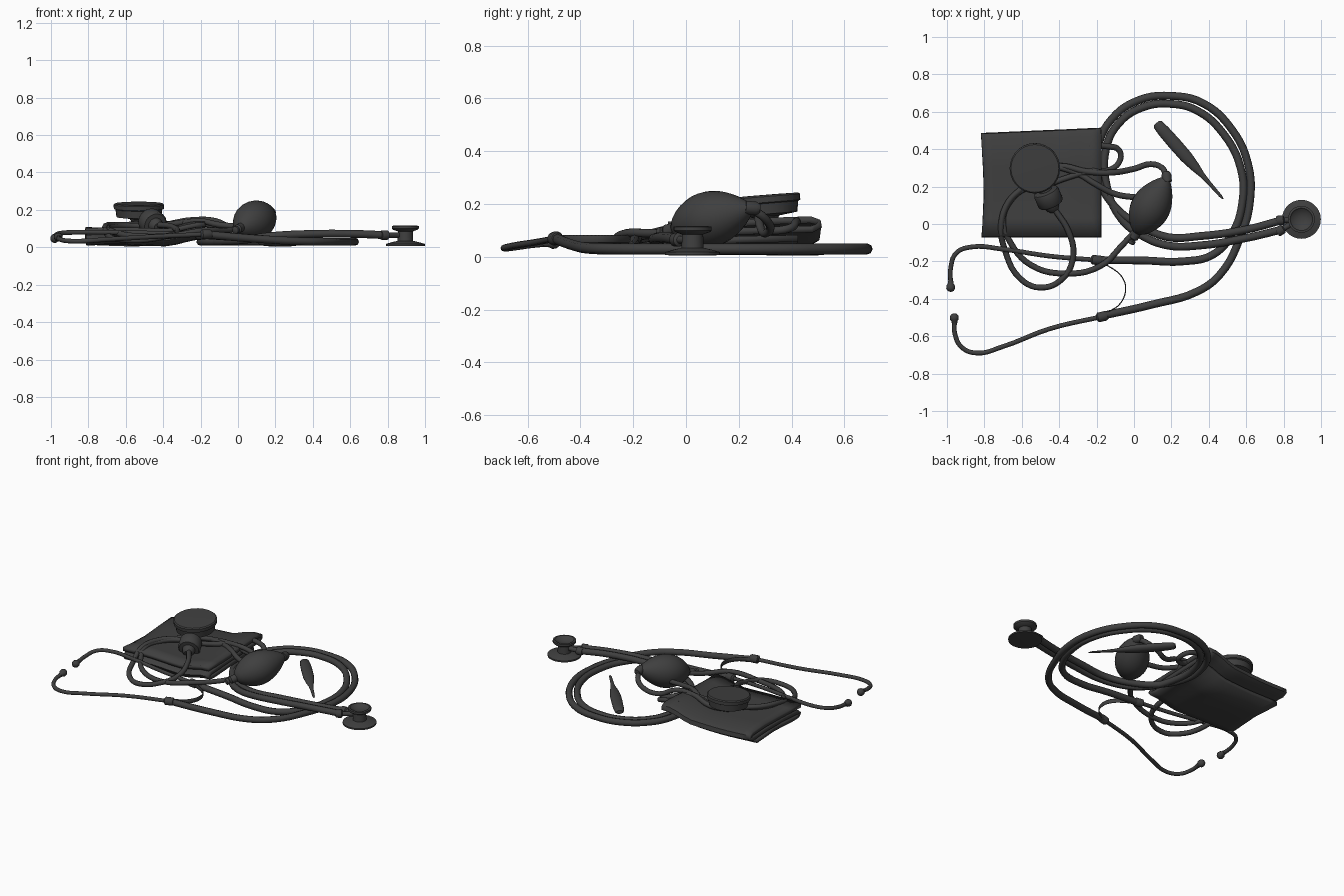
import bpy, bmesh, math
from mathutils import Vector

mat = bpy.data.materials.new("charcoal")
mat.diffuse_color = (0.05, 0.05, 0.05, 1)


def finish(name, mesh, angle=40):
    obj = bpy.data.objects.new(name, mesh)
    bpy.context.collection.objects.link(obj)
    mesh.materials.clear()
    mesh.materials.append(mat)
    bpy.ops.object.select_all(action='DESELECT')
    obj.select_set(True)
    bpy.context.view_layer.objects.active = obj
    bpy.ops.object.shade_smooth_by_angle(angle=math.radians(angle))
    return obj


def tube(name, pts, radius, res=5):
    """Smooth round hose through a few points."""
    cu = bpy.data.curves.new(name, 'CURVE')
    cu.dimensions = '3D'
    cu.resolution_u = res
    cu.bevel_depth = radius
    cu.bevel_resolution = 2
    cu.use_fill_caps = True
    sp = cu.splines.new('BEZIER')
    sp.bezier_points.add(len(pts) - 1)
    for b, p in zip(sp.bezier_points, pts):
        b.co = p
        b.handle_left_type = b.handle_right_type = 'AUTO'
    tmp = bpy.data.objects.new("tmp", cu)
    bpy.context.collection.objects.link(tmp)
    dg = bpy.context.evaluated_depsgraph_get()
    mesh = bpy.data.meshes.new_from_object(tmp.evaluated_get(dg))
    bpy.data.objects.remove(tmp)
    return finish(name, mesh, 50)


def lathe(name, profile, loc, axis=(0, 0, 1), n=24):
    """Revolve (radius, height) pairs about an axis through loc."""
    bm = bmesh.new()
    rot = Vector((0, 0, 1)).rotation_difference(Vector(axis))
    rings = []
    for r, h in profile:
        rings.append([bm.verts.new(rot @ Vector((r * math.cos(2 * math.pi * i / n),
                      r * math.sin(2 * math.pi * i / n), h)) + Vector(loc)) for i in range(n)])
    for a, b in zip(rings, rings[1:]):
        for i in range(n):
            j = (i + 1) % n
            bm.faces.new((a[i], a[j], b[j], b[i]))
    bm.faces.new(rings[0][::-1])
    bm.faces.new(rings[-1])
    mesh = bpy.data.meshes.new(name)
    bm.to_mesh(mesh)
    bm.free()
    return finish(name, mesh)


# Folded cloth cuff: an S-folded sheet, lifted where it lies over the tubing
fold = [(0.40, 0.022), (0.2, 0.024), (0.0, 0.022), (-0.045, 0.026), (-0.06, 0.04), (-0.04, 0.054),
        (0.1, 0.056), (0.3, 0.056), (0.45, 0.056), (0.475, 0.068), (0.472, 0.082), (0.445, 0.092),
        (0.3, 0.09), (0.15, 0.084), (0.03, 0.086), (-0.068, 0.09)]
bm = bmesh.new()
rows = []
for i in range(13):
    t = i / 12
    s = max(0, min(1, (t - 0.65) / 0.3))
    s = s * s * (3 - 2 * s)
    row = []
    for y, z in fold:
        x = -0.81 + 0.635 * t + 0.008 * math.sin(9 * y) * (1 - t)
        row.append(bm.verts.new((x, y + 0.028 * t * max(0, y) / 0.47,
                                 z + s * (0.03 + 0.04 * max(0, y)) + 0.004 * math.sin(7 * t + 5 * y))))
    rows.append(row)
for a, b in zip(rows, rows[1:]):
    for j in range(len(fold) - 1):
        bm.faces.new((a[j], b[j], b[j + 1], a[j + 1]))
me = bpy.data.meshes.new("cuff")
bm.to_mesh(me)
bm.free()
cuff = finish("cuff", me)
m = cuff.modifiers.new("thickness", 'SOLIDIFY')
m.thickness = 0.026
m.offset = 0

# Pressure gauge disc, neck and connector
tilt = (0, -0.08, 1)
lathe("gauge", [(0.035, -0.07), (0.05, -0.045), (0.12, -0.036), (0.125, 0.004), (0.134, 0.008),
                (0.135, 0.03), (0.128, 0.036), (0.05, 0.037)], (-0.53, 0.30, 0.198), tilt, 28)
axis = Vector((0.36, -0.85, -0.3)).normalized()
lathe("gauge_connector", [(0.03, -0.09), (0.036, -0.05), (0.066, -0.045), (0.07, -0.035), (0.07, 0.025),
                          (0.062, 0.035), (0.04, 0.037), (0.036, 0.06), (0.022, 0.075)],
      (-0.455, 0.135, 0.13), axis, 20)

# Squeeze bulb with a valve at its foot
b0, b1 = Vector((0.012, -0.05, 0.105)), Vector((0.175, 0.245, 0.185))
L = (b1 - b0).length
prof = [(0.012 + 0.094 * math.sin(math.pi * (k / 14) ** 0.9) ** 0.75 if 0 < k < 14 else 0.018, L * k / 14)
        for k in range(15)]
lathe("bulb", prof, b0, b1 - b0, 24)
lathe("bulb_end_fitting", [(0.026, -0.02), (0.026, 0.02), (0.018, 0.035)], b1, (-0.1, 1, -0.1), 14)
lathe("bulb_valve", [(0.012, -0.065), (0.02, -0.06), (0.02, -0.045), (0.012, -0.04), (0.024, -0.03), (0.024, 0.02)],
      b0, b1 - b0, 14)

# Thin air hoses
hoses = {
    "bulb_hose": [(0.17, 0.25, 0.18), (0.155, 0.295, 0.15), (0.09, 0.32, 0.11), (0.0, 0.295, 0.09),
                  (-0.12, 0.275, 0.14), (-0.25, 0.28, 0.145), (-0.4, 0.31, 0.12), (-0.52, 0.28, 0.115)],
    "cuff_hose_loop": [(-0.24, 0.42, 0.135), (-0.14, 0.415, 0.13), (-0.08, 0.395, 0.11), (-0.075, 0.34, 0.1),
                       (-0.13, 0.29, 0.11), (-0.22, 0.285, 0.14), (-0.35, 0.25, 0.125), (-0.5, 0.2, 0.115),
                       (-0.58, 0.19, 0.115), (-0.67, 0.11, 0.11), (-0.7, 0.02, 0.105), (-0.66, -0.1, 0.08),
                       (-0.55, -0.22, 0.06), (-0.37, -0.265, 0.06), (-0.18, -0.225, 0.09), (-0.06, -0.11, 0.09),
                       (0.005, -0.04, 0.1)],
    "gauge_hose": [(-0.54, 0.26, 0.125), (-0.59, 0.2, 0.12), (-0.67, 0.12, 0.12), (-0.71, 0.0, 0.11),
                   (-0.69, -0.14, 0.06), (-0.61, -0.29, 0.04), (-0.5, -0.34, 0.04), (-0.38, -0.29, 0.06),
                   (-0.325, -0.17, 0.08), (-0.35, -0.04, 0.11), (-0.425, 0.08, 0.12)],
    "cross_hose": [(-0.42, 0.31, 0.12), (-0.3, 0.27, 0.13), (-0.2, 0.21, 0.14), (-0.1, 0.16, 0.12), (0.03, 0.14, 0.11)],
}
for name, pts in hoses.items():
    tube(name, pts, 0.016)

# Stethoscope rubber tubes: from the chest piece round the coil to the ear tubes
outer = [(0.79, 0.02, 0.065), (0.6, -0.03, 0.072), (0.35, -0.065, 0.07), (0.18, -0.07, 0.06), (0.03, -0.005, 0.04),
         (-0.1, 0.09, 0.032), (-0.19, 0.25, 0.03), (-0.19, 0.42, 0.03), (-0.12, 0.56, 0.03), (0.02, 0.66, 0.03),
         (0.2, 0.685, 0.03), (0.37, 0.645, 0.03), (0.52, 0.51, 0.03), (0.61, 0.32, 0.03), (0.62, 0.12, 0.03),
         (0.565, -0.08, 0.03), (0.46, -0.27, 0.03), (0.34, -0.36, 0.032), (0.1, -0.43, 0.045), (-0.19, -0.495, 0.07)]
inner = [(0.79, -0.03, 0.065), (0.6, -0.075, 0.072), (0.35, -0.115, 0.07), (0.18, -0.115, 0.06), (0.03, -0.055, 0.04),
         (-0.07, 0.03, 0.032), (-0.145, 0.2, 0.03), (-0.15, 0.4, 0.03), (-0.08, 0.54, 0.03), (0.05, 0.625, 0.03),
         (0.2, 0.642, 0.03), (0.34, 0.605, 0.03), (0.48, 0.48, 0.03), (0.57, 0.3, 0.03), (0.58, 0.12, 0.03),
         (0.52, -0.06, 0.03), (0.42, -0.165, 0.03), (0.26, -0.2, 0.035), (0.05, -0.195, 0.05), (-0.22, -0.193, 0.068)]
tube("outer_rubber_tube", outer, 0.021)
tube("inner_rubber_tube", inner, 0.021)

# Metal ear tubes with sleeves and ear tips
ears = {
    "upper": [(-0.2, -0.193, 0.068), (-0.45, -0.172, 0.075), (-0.7, -0.135, 0.08), (-0.87, -0.123, 0.08),
              (-0.95, -0.155, 0.075), (-0.98, -0.235, 0.06), (-0.98, -0.32, 0.05)],
    "lower": [(-0.17, -0.495, 0.07), (-0.45, -0.56, 0.057), (-0.7, -0.655, 0.042), (-0.84, -0.69, 0.033),
              (-0.92, -0.66, 0.035), (-0.957, -0.59, 0.045), (-0.96, -0.52, 0.052)],
}
for side, pts in ears.items():
    tube(side + "_ear_tube", pts, 0.0125)
    lathe(side + "_sleeve", [(0.016, -0.03), (0.026, -0.022), (0.026, 0.02), (0.02, 0.03)], pts[0],
          Vector(pts[0]) - Vector(pts[1]), 14)
    lathe(side + "_ear_tip", [(0.013, -0.02), (0.016, 0.0), (0.023, 0.01), (0.024, 0.025), (0.016, 0.038), (0.006, 0.042)],
          pts[-1], Vector(pts[-1]) - Vector(pts[-2]), 14)

# Thin flat spring joining the ear tubes
sp = tube("ear_spring", [(-0.2, -0.2, 0), (-0.12, -0.235, 0), (-0.06, -0.29, 0), (-0.045, -0.35, 0),
                         (-0.07, -0.42, 0), (-0.12, -0.46, 0), (-0.2, -0.485, 0)], 0.003)
for v in sp.data.vertices:
    v.co.z = v.co.z * 5 + 0.068

# Double-sided chest piece and its two tube stems
lathe("chest_piece", [(0.09, 0.006), (0.104, 0.008), (0.104, 0.018), (0.07, 0.028), (0.042, 0.034), (0.04, 0.085),
                      (0.066, 0.094), (0.072, 0.1), (0.072, 0.114), (0.06, 0.116), (0.054, 0.108), (0.018, 0.096)],
      (0.895, 0.025, 0), n=28)
for name, p in (("upper_stem", outer[0]), ("lower_stem", inner[0])):
    d = Vector((0.88, 0.025, 0.065)) - Vector(p)
    lathe(name, [(0.021, -0.03), (0.026, -0.022), (0.026, 0.008), (0.015, 0.014), (0.015, d.length)], p, d, 14)

# Thermometer lying inside the coil
th = lathe("thermometer", [(0.018, 0), (0.028, 0.012), (0.033, 0.06), (0.035, 0.15), (0.034, 0.24), (0.026, 0.31),
                           (0.015, 0.37), (0.011, 0.42), (0.008, 0.52), (0.003, 0.54)],
           (0.12, 0.54, 0), (0.36, -0.41, 0), 16)
for v in th.data.vertices:
    v.co.z = v.co.z * 0.65 + 0.027
